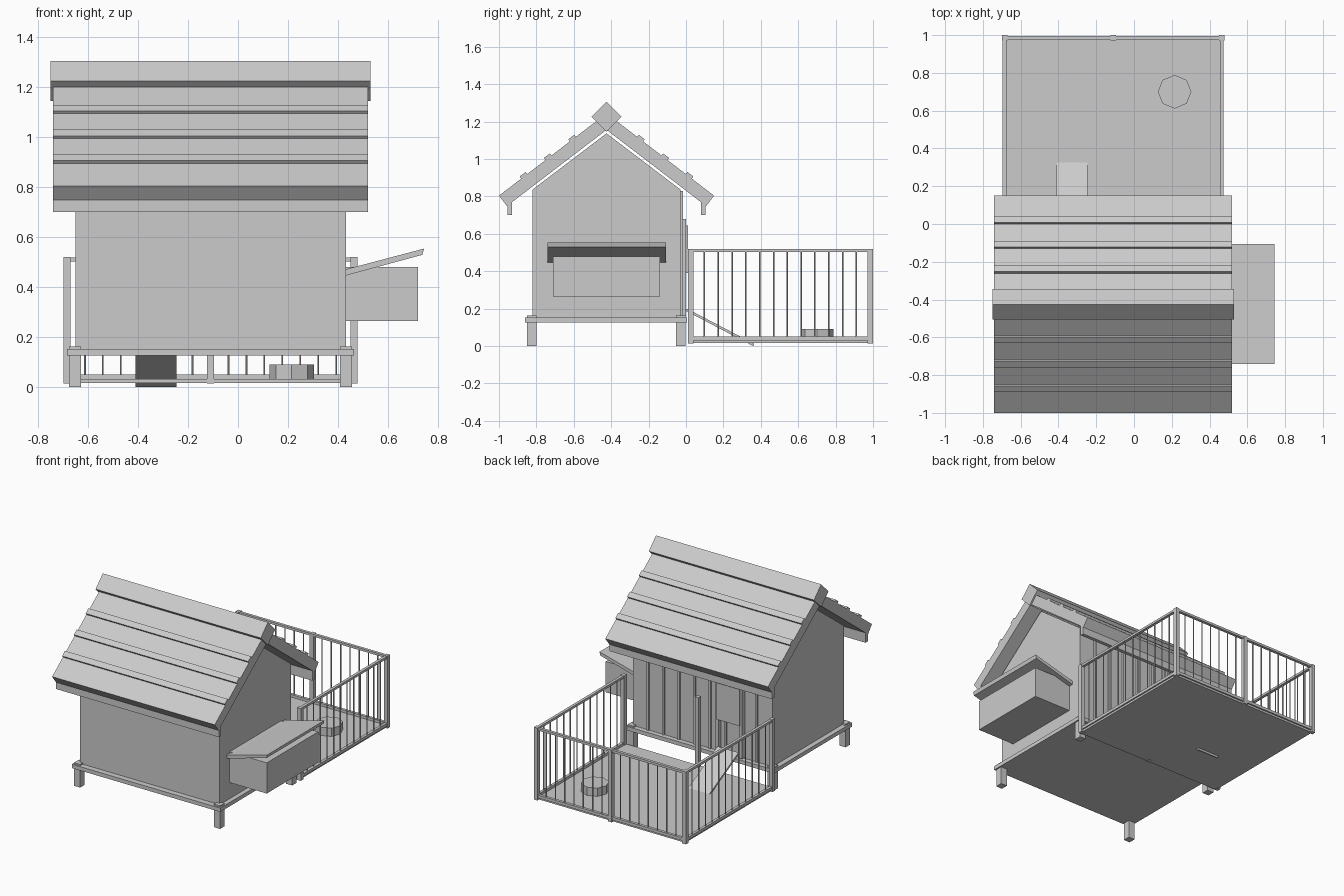
import bpy, bmesh, math
from mathutils import Vector

if "Cube" in bpy.data.objects:
    bpy.data.objects.remove(bpy.data.objects["Cube"])


def finish(name, bm):
    bmesh.ops.recalc_face_normals(bm, faces=bm.faces)
    mesh = bpy.data.meshes.new(name)
    bm.to_mesh(mesh)
    bm.free()
    ob = bpy.data.objects.new(name, mesh)
    bpy.context.collection.objects.link(ob)
    return ob


def prism(name, profile, axis, lo, hi):
    """Extrude a closed profile along x (profile = y,z) or y (profile = x,z)."""
    bm = bmesh.new()
    place = (lambda a, b: (lo, a, b)) if axis == 'x' else (lambda a, b: (a, lo, b))
    face = bm.faces.new([bm.verts.new(place(a, b)) for a, b in profile])
    ext = bmesh.ops.extrude_face_region(bm, geom=[face])
    verts = [v for v in ext['geom'] if isinstance(v, bmesh.types.BMVert)]
    d = hi - lo
    bmesh.ops.translate(bm, verts=verts, vec=(d, 0, 0) if axis == 'x' else (0, d, 0))
    return finish(name, bm)


def box(name, x0, x1, y0, y1, z0, z1):
    return prism(name, [(x0, z0), (x1, z0), (x1, z1), (x0, z1)], 'y', y0, y1)


def rod(name, x, y, z0, z1, r, sides):
    bm = bmesh.new()
    bmesh.ops.create_cone(bm, cap_ends=True, segments=sides, radius1=r, radius2=r, depth=z1 - z0)
    bmesh.ops.translate(bm, verts=bm.verts, vec=(x, y, (z0 + z1) / 2))
    return finish(name, bm)


RY = -0.425                                  # y of the roof ridge

# House: floor, legs and gabled body
box("house_floor", -0.685, 0.465, -0.86, 0.005, 0.125, 0.152)
for x in (-0.652, 0.432):
    for y in (-0.825, -0.028):
        box("house_leg", x - 0.024, x + 0.024, y - 0.025, y + 0.025, 0, 0.162)
prism("house_body", [(-0.82, 0.152), (-0.03, 0.152), (-0.03, 0.837), (RY, 1.137), (-0.82, 0.837)],
      'x', -0.65, 0.432)

# Vertical battens on the rear wall
for i in range(8):
    x = -0.53 + 0.12 * i
    box("wall_batten", x - 0.007, x + 0.007, -0.032, -0.016, 0.155, 0.83)

# Roof: two slabs, fascias and slats mirrored about the ridge
ang = math.atan(0.765)
along = Vector((math.cos(ang), math.sin(ang)))       # up the slope
out = Vector((-math.sin(ang), math.cos(ang)))        # away from the slope
eave = Vector((-0.575, 0.804))
length = 0.575 / along.x


def slope_strip(name, s, a0, a1, h0, h1):
    pts = [eave + along * a + out * h for a, h in ((a0, h0), (a1, h0), (a1, h1), (a0, h1))]
    prism(name, [(RY + s * p.x, p.y) for p in pts], 'x', -0.74, 0.52)


for s in (1, -1):
    slope_strip("roof_slab", s, 0, length - 0.01, -0.07, 0)
    for d in (0.44, 0.31, 0.18):
        a = (0.575 - d) / along.x
        slope_strip("roof_slat", s, a - 0.02, a + 0.02, -0.005, 0.014)
    ya, yb = sorted((RY + s * -0.53, RY + s * -0.505))
    box("eave_fascia", -0.74, 0.52, ya, yb, 0.70, 0.775)
prism("ridge_beam", [(RY - 0.08, 1.225), (RY, 1.145), (RY + 0.08, 1.225), (RY, 1.305)],
      'x', -0.75, 0.53)

# Nest box with raised lid
box("nest_box", 0.42, 0.72, -0.71, -0.14, 0.265, 0.48)
prism("nest_box_lid", [(0.42, 0.443), (0.738, 0.529), (0.745, 0.554), (0.42, 0.468)],
      'y', -0.74, -0.107)

# Sliding door, guide rails and ramp
for x in (-0.425, -0.24):
    box("door_rail", x - 0.01, x + 0.01, -0.03, 0.0, 0.16, 0.68)
box("pop_door", -0.42, -0.245, -0.015, 0.01, 0.39, 0.645)
c = Vector((0.005, 0.2))
e = Vector((0.365, 0.012))
n = Vector((-0.006, -0.012))
prism("ramp", [tuple(c), tuple(e), tuple(e + n), tuple(c + n)], 'x', -0.41, -0.247)

# Run: floor, posts, rails
X0, X1, Y0, Y1 = -0.685, 0.465, 0.025, 0.985
box("run_floor", X0, X1, 0.012, Y1, 0.016, 0.032)
for x in (X0, (X0 + X1) / 2, X1):
    for y in (Y0, Y1):
        box("run_post", x - 0.014, x + 0.014, y - 0.014, y + 0.015, 0.014, 0.52)
for z0, z1 in ((0.03, 0.05), (0.502, 0.518)):
    for x in (X0, X1):
        box("side_rail", x - 0.01, x + 0.01, Y0, Y1, z0, z1)
    box("rear_rail", X0, X1, Y1 - 0.01, Y1 + 0.01, z0, z1)

# Thin run bars
for i in range(1, 13):
    y = Y0 + (Y1 - Y0) * i / 13
    for x in (X0, X1):
        rod("side_bar", x, y, 0.04, 0.51, 0.004, 6)
for i in range(1, 16):
    if i != 8:
        rod("rear_bar", X0 + (X1 - X0) * i / 16, Y1, 0.04, 0.51, 0.004, 6)

# Feed bowl
rod("feed_bowl", 0.215, 0.70, 0.03, 0.09, 0.089, 8)
